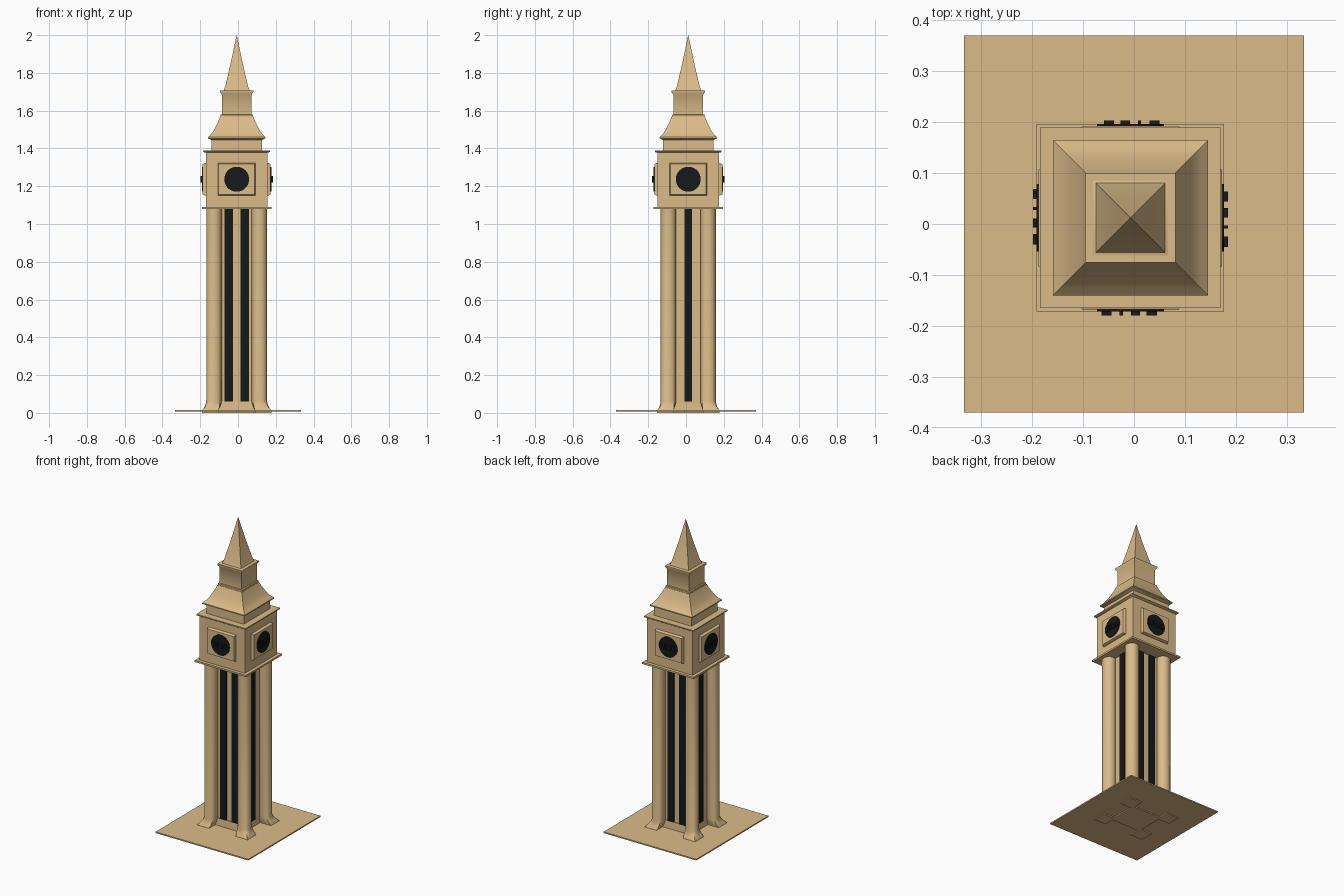
import bpy, bmesh, math
from mathutils import Matrix, Vector

if "Cube" in bpy.data.objects:
    bpy.data.objects.remove(bpy.data.objects["Cube"])

CX, CY = -0.007, 0.012  # tower axis


def material(name, colour):
    m = bpy.data.materials.new(name)
    m.diffuse_color = colour
    m.use_nodes = True
    m.node_tree.nodes["Principled BSDF"].inputs["Base Color"].default_value = m.diffuse_color
    return m


STONE = material("stone", (0.71, 0.50, 0.25, 1))
DARK = material("dark", (0.008, 0.009, 0.01, 1))


def finish(bm, name, mat):
    bmesh.ops.recalc_face_normals(bm, faces=bm.faces)
    me = bpy.data.meshes.new(name)
    bm.to_mesh(me)
    bm.free()
    ob = bpy.data.objects.new(name, me)
    bpy.context.collection.objects.link(ob)
    me.materials.append(mat)
    bpy.ops.object.select_all(action='DESELECT')
    ob.select_set(True)
    bpy.context.view_layer.objects.active = ob
    bpy.ops.object.shade_smooth_by_angle(angle=math.radians(35))
    return ob


def loft(name, rings, mat=STONE, matrix=None):
    """Skin a stack of closed rings and cap both ends."""
    bm = bmesh.new()
    loops = [[bm.verts.new(p) for p in r] for r in rings]
    n = len(loops[0])
    for a, b in zip(loops, loops[1:]):
        for i in range(n):
            j = (i + 1) % n
            bm.faces.new((a[i], a[j], b[j], b[i]))
    bm.faces.new(loops[0])
    bm.faces.new(loops[-1])
    bmesh.ops.remove_doubles(bm, verts=bm.verts, dist=1e-5)
    if matrix:
        bm.transform(matrix)
    return finish(bm, name, mat)


def rect(z, hx, hy=None, cx=CX, cy=CY):
    hy = hx if hy is None else hy
    return [(cx + sx * hx, cy + sy * hy, z)
            for sx, sy in ((-1, -1), (1, -1), (1, 1), (-1, 1))]


def box(name, x, y, z, mat=STONE, matrix=None):
    cx, cy, hx, hy = (x[0] + x[1]) / 2, (y[0] + y[1]) / 2, (x[1] - x[0]) / 2, (y[1] - y[0]) / 2
    return loft(name, [rect(z[0], hx, hy, cx, cy), rect(z[1], hx, hy, cx, cy)], mat, matrix)


# Ground plate and plinth between the feet
box("ground_plate", (-0.333, 0.333), (-0.37, 0.37), (0.007, 0.015))
loft("plinth", [rect(0, 0.105, 0.1), rect(0.015, 0.105, 0.1), rect(0.062, 0.1, 0.095)])

# Recessed core of the shaft
loft("shaft_core", [rect(0.05, 0.104, 0.09), rect(1.085, 0.104, 0.09)])


# Round corner pillars flaring out into square feet
def pillar_ring(z, cx, cy, r, square):
    pts = []
    for i in range(24):
        a = math.tau * i / 24
        c, s = math.cos(a), math.sin(a)
        k = (1 - square) + square / max(abs(c), abs(s))
        pts.append((cx + r * k * c, cy + r * k * s, z))
    return pts


for sx in (-1, 1):
    for sy in (-1, 1):
        rings = []
        for z, x, y, r, q in ((0, .141, .122, .044, 1), (.015, .139, .120, .043, 1),
                              (.03, .130, .113, .041, .8), (.045, .124, .108, .041, .4),
                              (.062, .120, .105, .041, 0), (1.085, .120, .105, .041, 0)):
            rings.append(pillar_ring(z, CX + sx * x, CY + sy * y, r, q))
        loft("corner_pillar", rings)

# Dark window strips: two on front and back, one on each side
for s in (-1, 1):
    for t in (-1, 1):
        x, y = CX + t * 0.042, CY + s * 0.09
        box("window_strip", (x - .023, x + .023), (y - .006, y + .006), (.06, 1.083), DARK)
    x = CX + s * 0.105
    box("side_window_strip", (x - .006, x + .006), (CY - .021, CY + .021), (.06, 1.083), DARK)

# Clock chamber with thin cornices
loft("lower_cornice", [rect(1.08, .184), rect(1.091, .184)])
loft("clock_chamber", [rect(1.088, .163), rect(1.384, .163)])
loft("upper_cornice", [rect(1.379, .171), rect(1.383, .177), rect(1.39, .177)])

# Clock panel, dial and raised marks, repeated on four sides
for k in range(4):
    turn = Matrix.Translation((CX, CY, 1.237)) @ Matrix.Rotation(k * math.pi / 2, 4, 'Z')
    face = turn @ Matrix.Rotation(math.pi / 2, 4, 'X')  # local z points outward
    loft("clock_panel", [rect(.155, .1, .086, 0, 0), rect(.168, .1, .086, 0, 0),
                         rect(.180, .095, .080, 0, 0)], STONE, face)
    bm = bmesh.new()
    bmesh.ops.create_cone(bm, cap_ends=True, segments=32, radius1=.066, radius2=.066,
                          depth=.012, matrix=Matrix.Translation((0, 0, .178)))
    bm.transform(face)
    finish(bm, "clock_dial", DARK)
    for x, w in ((-.047, .010), (-.018, .003), (.010, .009), (.042, .010)):
        box("dial_mark", (x - w, x + w), (-.017, .017), (.182, .191), DARK, face)

# Tier under the roof, eaves, concave roof, lantern and its flared rim
profile = [(1.385, .134), (1.445, .134), (1.453, .152), (1.460, .152), (1.475, .136),
           (1.495, .122), (1.52, .109), (1.545, .097), (1.568, .088)]
loft("lower_roof", [rect(z, h) for z, h in profile])
loft("lantern", [rect(z, h) for z, h in ((1.565, .086), (1.578, .086), (1.580, .079),
                                        (1.685, .079), (1.698, .088), (1.706, .088))])

# Pointed spire
loft("spire", [rect(z, h) for z, h in ((1.704, .079), (1.708, .068), (1.73, .060),
                                      (1.85, .032), (2.0, 0.0004))])
